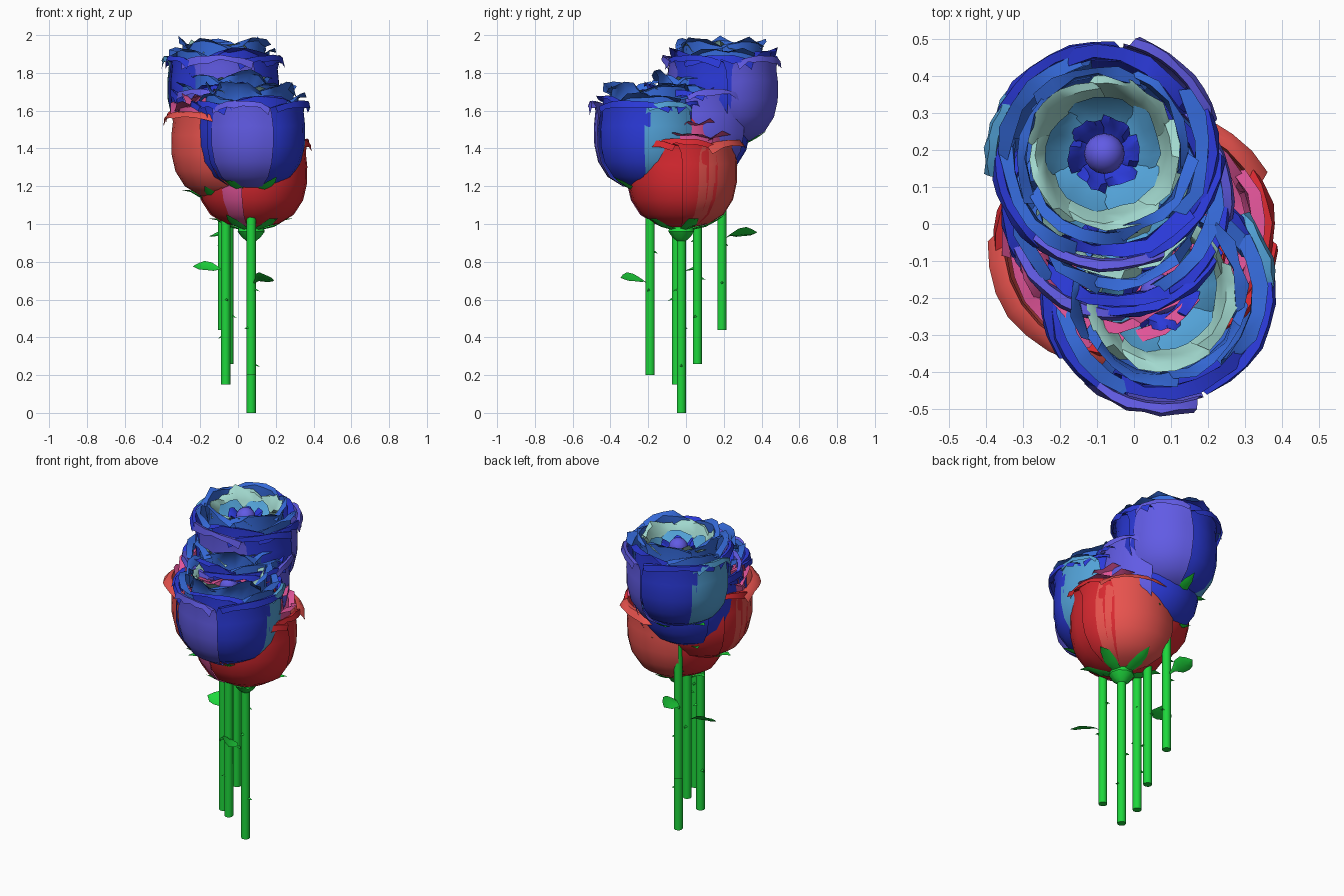
import bpy, bmesh, math, random
from mathutils import Vector, Matrix

if "Cube" in bpy.data.objects:
    bpy.data.objects.remove(bpy.data.objects["Cube"])

random.seed(4)
COLOURS = {
    "deep_blue": (0.024, 0.042, 0.70), "violet": (0.12, 0.105, 0.78),
    "mid_blue": (0.036, 0.145, 0.70), "sky_blue": (0.085, 0.36, 0.68),
    "pale_teal": (0.36, 0.69, 0.62), "red": (0.70, 0.022, 0.03),
    "coral": (0.80, 0.085, 0.075), "pink": (0.76, 0.09, 0.32),
    "leaf_green": (0.013, 0.68, 0.045),
}
NAMES = list(COLOURS)
MATS = []
for n, c in COLOURS.items():
    m = bpy.data.materials.new(n)
    m.diffuse_color = (*c, 1)
    m.use_nodes = True
    m.node_tree.nodes["Principled BSDF"].inputs["Base Color"].default_value = m.diffuse_color
    MATS.append(m)
# warm roses swap each cool colour for a warm one
WARM = {"deep_blue": "red", "violet": "coral", "mid_blue": "pink",
        "sky_blue": "pink", "pale_teal": "pink"}


def finish(bm, name, loc, angle=40):
    me = bpy.data.meshes.new(name)
    bm.to_mesh(me)
    bm.free()
    for m in MATS:
        me.materials.append(m)
    ob = bpy.data.objects.new(name, me)
    bpy.context.collection.objects.link(ob)
    ob.location = loc
    bpy.ops.object.select_all(action='DESELECT')
    ob.select_set(True)
    bpy.context.view_layer.objects.active = ob
    bpy.ops.object.shade_smooth_by_angle(angle=math.radians(angle))
    return ob


def petal(bm, ang, half, profile, colour, jag=0.02, cols=6):
    """Patch of a turned profile with rounded, ragged rim and a spiral overlap."""
    rows, last = [], len(profile) - 1
    for j, (r, h) in enumerate(profile):
        row = []
        for i in range(cols):
            u = 2 * i / (cols - 1) - 1
            width = half * (1 - 0.2 * max(0, j / last - 0.6) / 0.4)
            a = math.radians(ang + u * width)
            rr, hh = r + 0.007 * u, h - 0.08 * h * abs(u) ** 3 * (j / last)
            if j >= last - 1:
                rr += random.uniform(-jag, jag) * 0.4
                hh += random.uniform(-jag, jag) * (1 if j == last else 0.4)
            row.append(bm.verts.new((rr * math.cos(a), rr * math.sin(a), hh)))
        rows.append(row)
    for a, b in zip(rows, rows[1:]):
        for i in range(cols - 1):
            f = bm.faces.new((a[i], a[i + 1], b[i + 1], b[i]))
            f.material_index = NAMES.index(colour)


def tube(bm, rings, sides=10):
    """Closed turned solid from (radius, height) rings."""
    loops = [[bm.verts.new((r * math.cos(t), r * math.sin(t), z))
              for t in (2 * math.pi * k / sides for k in range(sides))] for r, z in rings]
    faces = [bm.faces.new(loops[0][::-1]), bm.faces.new(loops[-1])]
    for a, b in zip(loops, loops[1:]):
        for k in range(sides):
            n = (k + 1) % sides
            faces.append(bm.faces.new((a[k], a[n], b[n], b[k])))
    for f in faces:
        f.material_index = NAMES.index("leaf_green")


def blade(bm, ang, path, widths, fold, roll=0.0):
    """Pointed leaf strip along an (r, h) path with a folded, rolled midrib."""
    d = Vector((math.cos(ang), math.sin(ang), 0))
    s = Matrix.Rotation(roll, 3, d) @ Vector((-d.y, d.x, 0))
    up = d.cross(s)
    rows = []
    for (r, h), w in zip(path, widths):
        c = d * r + Vector((0, 0, h))
        lift = up * fold * w
        rows.append([bm.verts.new(p) for p in (c - s * w + lift, c, c + s * w + lift)])
    for a, b in zip(rows, rows[1:]):
        for i in (0, 1):
            f = bm.faces.new((a[i], a[i + 1], b[i + 1], b[i]))
            f.material_index = NAMES.index("leaf_green")


# petal profiles: (radius, height above bloom base), from outside to inside
OUTER = [(0.03, 0), (0.13, 0.02), (0.21, 0.07), (0.26, 0.15), (0.28, 0.24),
         (0.282, 0.34), (0.274, 0.42), (0.28, 0.465), (0.302, 0.472), (0.31, 0.442)]
SECOND = [(0.1, 0.03), (0.2, 0.09), (0.252, 0.2), (0.262, 0.32), (0.25, 0.42),
          (0.25, 0.495), (0.285, 0.505)]
THIRD = [(0.12, 0.1), (0.21, 0.2), (0.225, 0.35), (0.21, 0.46), (0.212, 0.545), (0.24, 0.555)]
FOURTH = [(0.12, 0.38), (0.145, 0.42), (0.165, 0.475), (0.185, 0.52), (0.207, 0.535)]
FIFTH = [(0.03, 0.40), (0.08, 0.415), (0.125, 0.445), (0.155, 0.49)]
STAR = [(0.02, 0.41), (0.055, 0.425), (0.075, 0.455), (0.098, 0.47)]
# outer petals: angle, half width, colour, radius offset
COOL_SET = [(355, 44, "deep_blue", 0), (125, 50, "deep_blue", 0), (205, 35, "deep_blue", 0),
            (168, 27, "sky_blue", 0.009), (322, 44, "deep_blue", 0.01),
            (262, 45, "violet", 0.008), (45, 35, "violet", 0.013)]
PLAIN_SET = [p for p in COOL_SET if p[2] != "sky_blue"]
WARM_SET = [(0, 42, "red", 0), (140, 44, "red", 0), (195, 42, "red", 0.003),
            (310, 52, "red", 0.008), (230, 30, "pink", 0.004), (72, 53, "coral", 0.012)]
SETS = {"cool": COOL_SET, "plain": PLAIN_SET, "warm": WARM_SET}


def bloom(name, loc, turn, kind):
    bm = bmesh.new()
    warm = kind == "warm"
    for a, half, c, off in SETS[kind]:
        prof = [(r + off, h) for r, h in OUTER]
        if c == "coral":  # rim folds outward into a broad flap
            prof[-2:] = [(0.318, 0.462), (0.338, 0.43)]
        petal(bm, a + turn, half, prof, c, 0.012, 8)
    col = lambda c: WARM[c] if warm else c
    second = ("mid_blue",) if warm else ("mid_blue", "deep_blue", "mid_blue", "mid_blue", "deep_blue")
    layers = [(SECOND, 5, 46, second, 0.02),
              (THIRD, 5, 46, ("mid_blue",), 0.025),
              (FOURTH, 5, 44, ("pale_teal",), 0.022),
              (FIFTH, 5, 44, ("sky_blue",), 0.012),
              (STAR, 6, 34, ("deep_blue",), 0.015)]
    for k, (prof, n, half, cs, jag) in enumerate(layers):
        for i in range(n):
            petal(bm, turn + 360 * i / n + 31 * k, half, prof, col(cs[i % len(cs)]), jag)
    # round bud at the heart
    made = bmesh.ops.create_uvsphere(bm, u_segments=16, v_segments=10, radius=0.055,
                                     matrix=Matrix.Translation((0, 0, 0.45)))
    for f in {f for v in made["verts"] for f in v.link_faces}:
        f.material_index = NAMES.index(col("violet"))
    return finish(bm, name, loc, 45)


# x, y, stem foot height, turn, petal set, leaf direction
ROSES = [
    (0.07, -0.19, 0.20, 213, "cool", -55),
    (-0.065, -0.05, 0.15, 150, "warm", None),
    (0.07, -0.025, 0.00, 0, "warm", None),
    (-0.05, 0.06, 0.26, -25, "plain", 185),
    (-0.08, 0.19, 0.44, 0, "cool", 100),
]
for i, (x, y, z, turn, kind, leaf) in enumerate(ROSES, 1):
    bloom(f"rose_bloom_{i}", (x, y, z + 0.98), turn, kind)

    # stem with swollen base under the bloom
    bm = bmesh.new()
    tube(bm, [(0.025, 0), (0.025, 0.91), (0.05, 0.93), (0.072, 0.96), (0.065, 0.985), (0.03, 1.0)])
    finish(bm, f"stem_{i}", (x, y, z))

    # sepals hugging the bloom, tips curling away
    bm = bmesh.new()
    for k in range(5):
        a = math.radians(turn + 72 * k + 20)
        if k % 2:
            path = [(0.04, 0.965), (0.13, 0.985), (0.185, 1.015), (0.235, 1.05)]
        else:
            path = [(0.04, 0.965), (0.13, 0.985), (0.19, 1.02), (0.24, 1.03)]
        blade(bm, a, path, (0.025, 0.038, 0.028, 0.001), 0.3)
    finish(bm, f"sepals_{i}", (x, y, z))

    # thorns
    bm = bmesh.new()
    for k in range(3):
        a = math.radians(turn + 130 * k)
        h = 0.26 + 0.2 * k
        blade(bm, a, [(0.018, h), (0.03, h - 0.004), (0.045, h - 0.016)],
              (0.012, 0.007, 0.0005), -1.2)
    finish(bm, f"thorns_{i}", (x, y, z))

    # single leaf, rolled to one side
    if leaf is not None:
        bm = bmesh.new()
        blade(bm, math.radians(leaf),
              [(0.02, 0.485), (0.05, 0.5), (0.085, 0.5), (0.125, 0.505), (0.16, 0.505), (0.19, 0.515)],
              (0.004, 0.014, 0.046, 0.05, 0.034, 0.001), 0.35, -0.5)
        finish(bm, f"leaf_{i}", (x, y, z))
